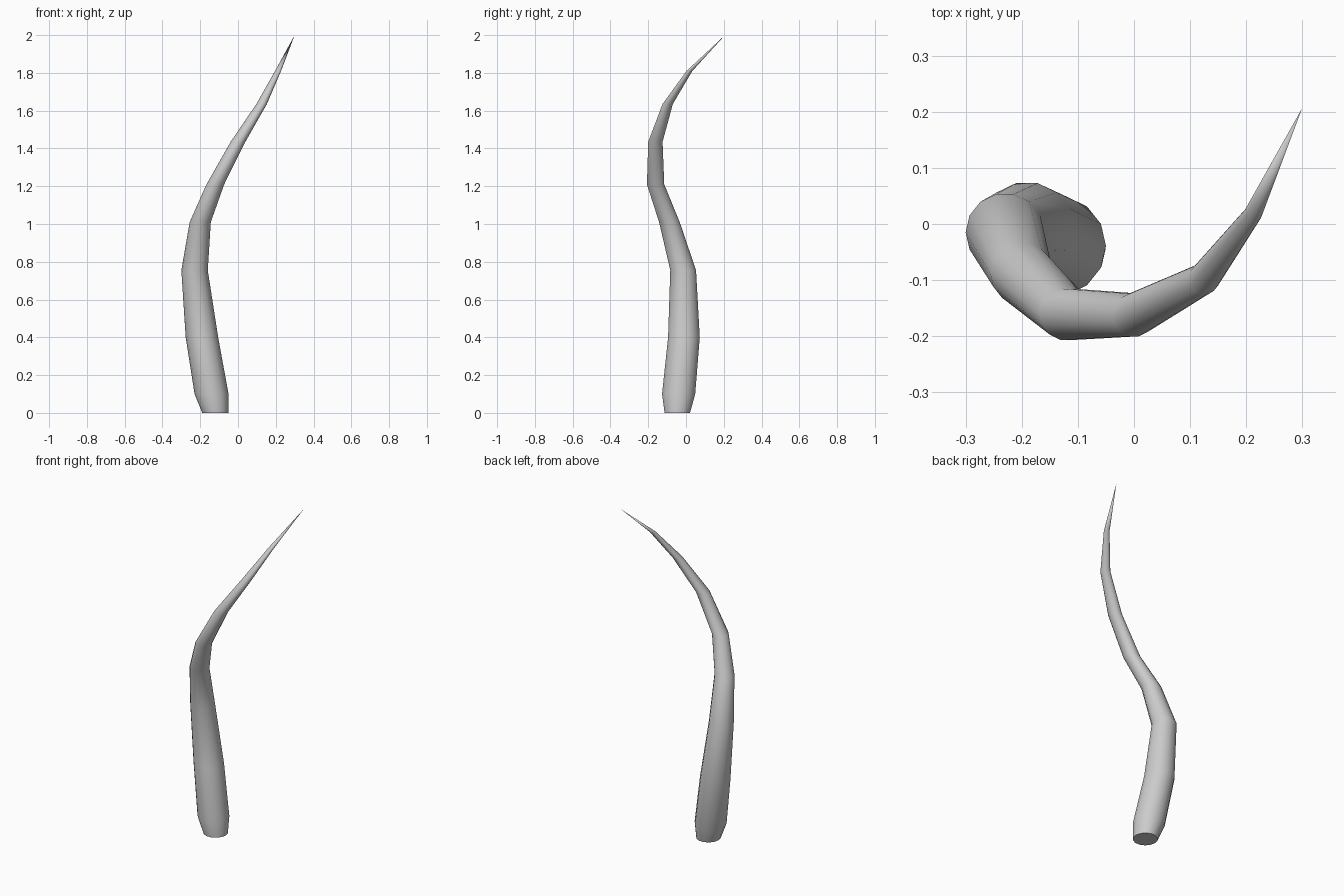
import bpy, bmesh
from math import sin, cos, pi

if "Cube" in bpy.data.objects:
    bpy.data.objects.remove(bpy.data.objects["Cube"])

SIDES = 14
# Rings from root to near the tip: centre x, y, z and radius
RINGS = [
    (-0.12, -0.046, 0.0, 0.069),
    (-0.14, -0.039, 0.1, 0.09),
    (-0.191, -0.011, 0.4, 0.086),
    (-0.23, -0.015, 0.755, 0.07),
    (-0.20, -0.088, 1.01, 0.056),
    (-0.12, -0.161, 1.21, 0.047),
    (0.0, -0.162, 1.435, 0.039),
    (0.125, -0.097, 1.635, 0.028),
    (0.212, 0.018, 1.81, 0.016),
]
TIP = (0.30, 0.207, 2.0)

# Tapering curved tendril
bm = bmesh.new()
loops = [[bm.verts.new((x + r * cos(2 * pi * i / SIDES),
                        y + r * sin(2 * pi * i / SIDES), z))
          for i in range(SIDES)] for x, y, z, r in RINGS]
tip = bm.verts.new(TIP)
for a, b in zip(loops, loops[1:]):
    for i in range(SIDES):
        j = (i + 1) % SIDES
        bm.faces.new((a[i], a[j], b[j], b[i]))

# Pointed tip and closed foot
for i in range(SIDES):
    bm.faces.new((loops[-1][i], loops[-1][(i + 1) % SIDES], tip))
bm.faces.new(loops[0][::-1])

mesh = bpy.data.meshes.new("tendril")
bm.to_mesh(mesh)
bm.free()
tendril = bpy.data.objects.new("tendril", mesh)
bpy.context.collection.objects.link(tendril)
for p in mesh.polygons:
    p.use_smooth = len(p.vertices) < 5
